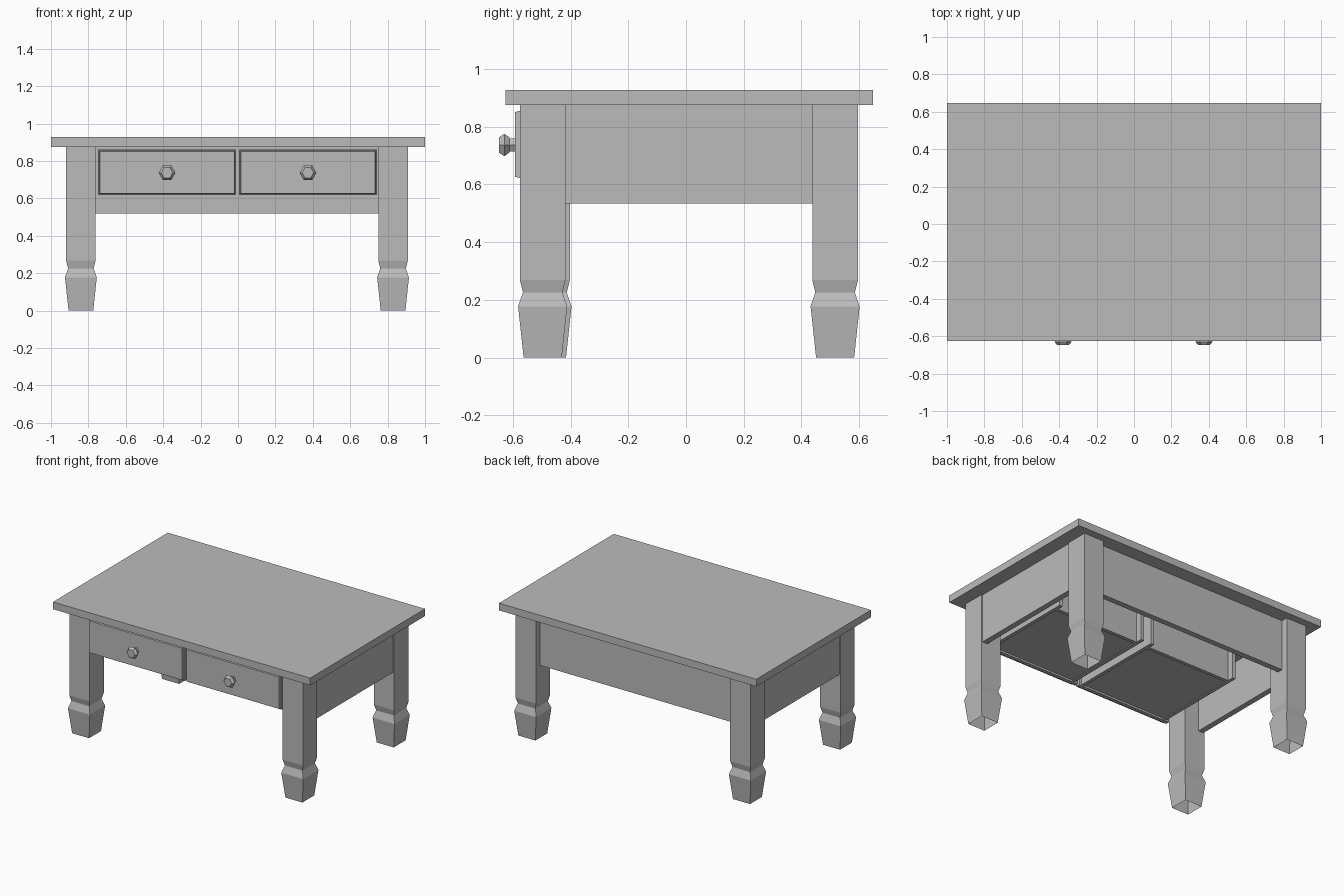
import bpy, bmesh, math
from mathutils import Matrix

if "Cube" in bpy.data.objects:
    bpy.data.objects.remove(bpy.data.objects["Cube"], do_unlink=True)

GREY = (0.5, 0.5, 0.5, 1)
mat = bpy.data.materials.new("plain grey")
mat.use_nodes = True
mat.diffuse_color = GREY
mat.node_tree.nodes["Principled BSDF"].inputs["Base Color"].default_value = GREY


def finish(name, bm, fix_normals=True):
    if fix_normals:
        bmesh.ops.recalc_face_normals(bm, faces=bm.faces)
    mesh = bpy.data.meshes.new(name)
    bm.to_mesh(mesh)
    bm.free()
    mesh.materials.append(mat)
    obj = bpy.data.objects.new(name, mesh)
    bpy.context.collection.objects.link(obj)
    return obj


def add_box(bm, x, y, z):
    """Box spanning the given (low, high) ranges."""
    size = [hi - lo for lo, hi in (x, y, z)]
    mid = [(hi + lo) / 2 for lo, hi in (x, y, z)]
    m = Matrix.Translation(mid) @ Matrix.Diagonal((*size, 1))
    return bmesh.ops.create_cube(bm, size=1, matrix=m)["verts"]


def box(name, x, y, z):
    bm = bmesh.new()
    add_box(bm, x, y, z)
    return finish(name, bm)


def loft(bm, profile, sides, phase, place, cap_start, cap_end):
    """Stack polygon rings of (radius, height) along an axis."""
    rings = []
    for r, h in profile:
        angles = [phase + math.tau * i / sides for i in range(sides)]
        rings.append([bm.verts.new(place(r * math.cos(a), r * math.sin(a), h)) for a in angles])
    for low, high in zip(rings, rings[1:]):
        for i in range(sides):
            j = (i + 1) % sides
            bm.faces.new((low[i], low[j], high[j], high[i]))
    if cap_start:
        bm.faces.new(rings[0][::-1])
    if cap_end:
        bm.faces.new(rings[-1])


# Tabletop
UNDER = 0.876
box("tabletop", (-1, 1), (-0.626, 0.648), (UNDER, 0.927))

# Square legs with a necked foot, hollow at the bottom
LEG = [(0.066, 0), (0.085, 0.177), (0.0685, 0.226), (0.079, 0.268), (0.079, UNDER)]
for name, cx, cy in (("front_left_leg", 0.829, -0.497), ("front_right_leg", -0.84, -0.482),
                     ("back_left_leg", 0.829, 0.517), ("back_right_leg", -0.84, 0.517)):
    bm = bmesh.new()
    loft(bm, [(r * math.sqrt(2), h) for r, h in LEG], 4, math.pi / 4,
         lambda u, v, h: (cx + u, cy + v, h), False, True)
    finish(name, bm, False)

# Side and back aprons
box("left_apron", (0.86, 0.9), (-0.42, 0.44), (0.534, UNDER))
box("right_apron", (-0.91, -0.87), (-0.41, 0.44), (0.534, UNDER))
box("back_apron", (-0.765, 0.755), (0.51, 0.55), (0.519, UNDER))

# Drawers: bevelled front, open box and six-sided knob
KNOB = [(0.026, 0.55), (0.026, 0.612), (0.03, 0.612), (0.045, 0.63), (0.031, 0.648)]
for side, x0, x1 in (("right", -0.749, -0.01), ("left", 0.005, 0.743)):
    bm = bmesh.new()
    for v in add_box(bm, (x0, x1), (-0.593, -0.555), (0.617, 0.861)):
        if v.co.y < -0.58:
            v.co.x += math.copysign(0.01, (x0 + x1) / 2 - v.co.x)
            v.co.z += math.copysign(0.01, 0.739 - v.co.z)
    # Short square rim behind the bevel
    add_box(bm, (x0, x1), (-0.576, -0.55), (0.617, 0.861))
    finish(side + "_drawer_front", bm)

    a, b, wall = x0 + 0.02, x1 - 0.02, 0.025
    bm = bmesh.new()
    for lo in (a, b - wall):
        add_box(bm, (lo, lo + wall), (-0.55, 0.13), (0.625, 0.85))
    add_box(bm, (a + wall, b - wall), (0.06, 0.085), (0.625, 0.85))
    add_box(bm, (a + wall, b - wall), (-0.55, 0.06), (0.63, 0.645))
    finish(side + "_drawer_box", bm)

    bm = bmesh.new()
    cx = (x0 + x1) / 2
    loft(bm, KNOB, 6, 0, lambda u, v, h: (cx + u, -h, 0.737 + v), True, True)
    finish(side + "_drawer_knob", bm)
